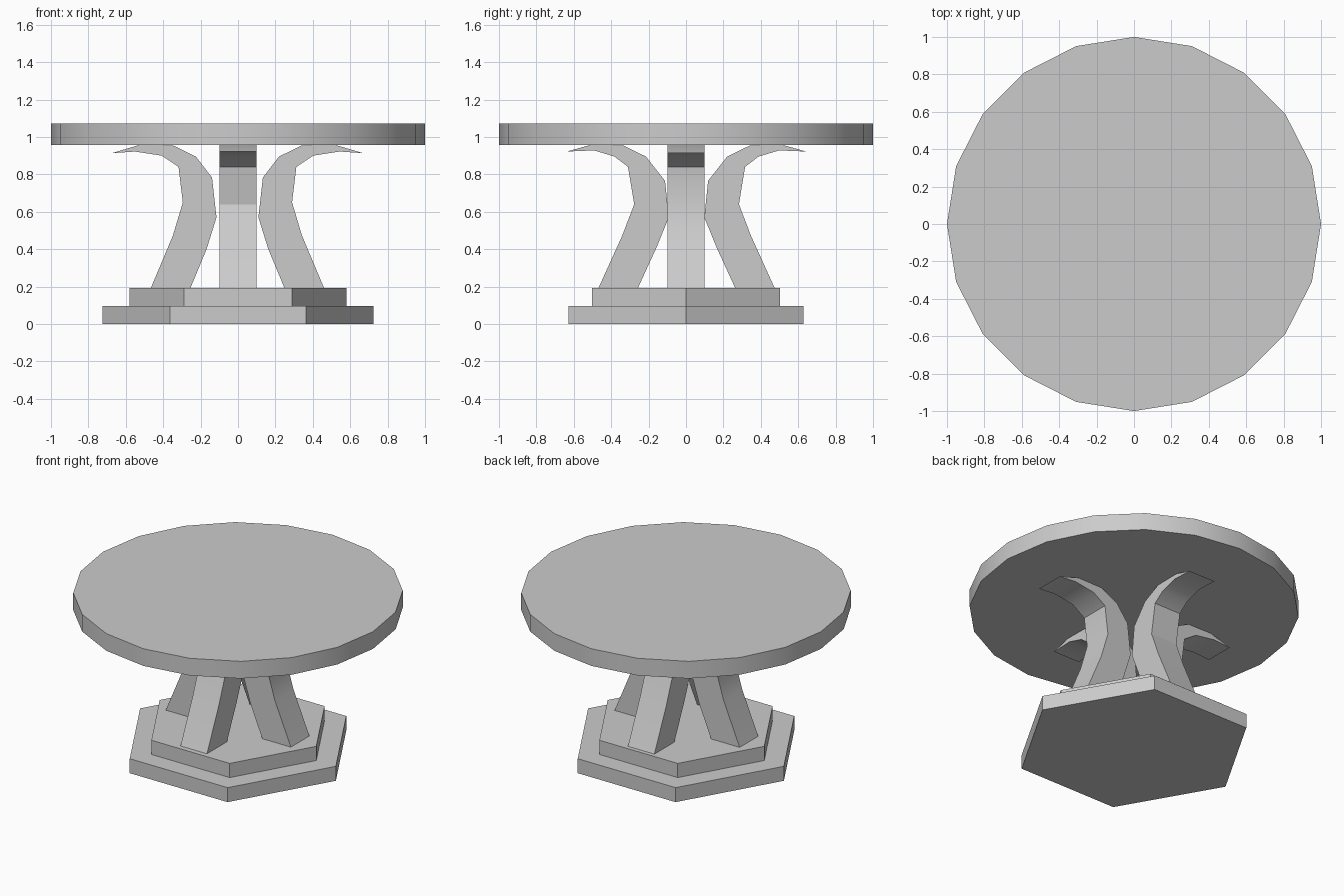
import bpy, bmesh, math

if "Cube" in bpy.data.objects:
    bpy.data.objects.remove(bpy.data.objects["Cube"])


def prism(name, sides, radius, z0, z1):
    """Upright regular prism with a corner on +x."""
    ring = [(radius * math.cos(2 * math.pi * i / sides),
             radius * math.sin(2 * math.pi * i / sides)) for i in range(sides)]
    bm = bmesh.new()
    face = bm.faces.new([bm.verts.new((x, y, z0)) for x, y in ring])
    return extrude(name, bm, face, (0, 0, z1 - z0))


def extrude(name, bm, face, vec):
    """Turn one face into a solid and link it as an object."""
    geo = bmesh.ops.extrude_face_region(bm, geom=[face], use_keep_orig=True)
    verts = [g for g in geo["geom"] if isinstance(g, bmesh.types.BMVert)]
    bmesh.ops.translate(bm, verts=verts, vec=vec)
    bmesh.ops.recalc_face_normals(bm, faces=bm.faces)
    mesh = bpy.data.meshes.new(name)
    bm.to_mesh(mesh)
    bm.free()
    obj = bpy.data.objects.new(name, mesh)
    bpy.context.collection.objects.link(obj)
    return obj


def smooth(obj):
    bpy.ops.object.select_all(action='DESELECT')
    obj.select_set(True)
    bpy.context.view_layer.objects.active = obj
    bpy.ops.object.shade_smooth_by_angle(angle=math.radians(30))


def leg(name, profile, angle, shift=0.0):
    """Curved leg: side profile (distance from centre, z), 0.2 wide."""
    bm = bmesh.new()
    face = bm.faces.new([bm.verts.new((r + shift, -0.098, z)) for r, z in profile])
    obj = extrude(name, bm, face, (0, 0.196, 0))
    obj.rotation_euler.z = math.radians(angle)
    smooth(obj)


# Two-step hexagonal plinth
prism("base_lower", 6, 0.725, 0.0, 0.097)
prism("base_upper", 6, 0.58, 0.097, 0.192)

# Twenty-sided table top
smooth(prism("table_top", 20, 1.0, 0.957, 1.072))

# Leg profiles: outer edge going up, tip, then inner edge going down
side_profile = [(0.465, 0.188), (0.345, 0.473), (0.292, 0.65), (0.315, 0.84),
                (0.405, 0.90), (0.548, 0.922), (0.673, 0.913), (0.525, 0.957),
                (0.345, 0.955), (0.222, 0.895), (0.136, 0.783), (0.112, 0.57),
                (0.165, 0.40), (0.253, 0.188)]
front_profile = [(0.473, 0.188), (0.345, 0.47), (0.28, 0.64), (0.313, 0.84),
                 (0.385, 0.895), (0.495, 0.928), (0.64, 0.922), (0.515, 0.957),
                 (0.34, 0.955), (0.217, 0.895), (0.115, 0.765), (0.095, 0.57),
                 (0.160, 0.41), (0.262, 0.188)]
leg("right_leg", side_profile, 0, -0.003)
leg("left_leg", side_profile, 180, 0.003)
leg("back_leg", front_profile, 90, 0.003)
leg("front_leg", front_profile, 270, -0.003)
